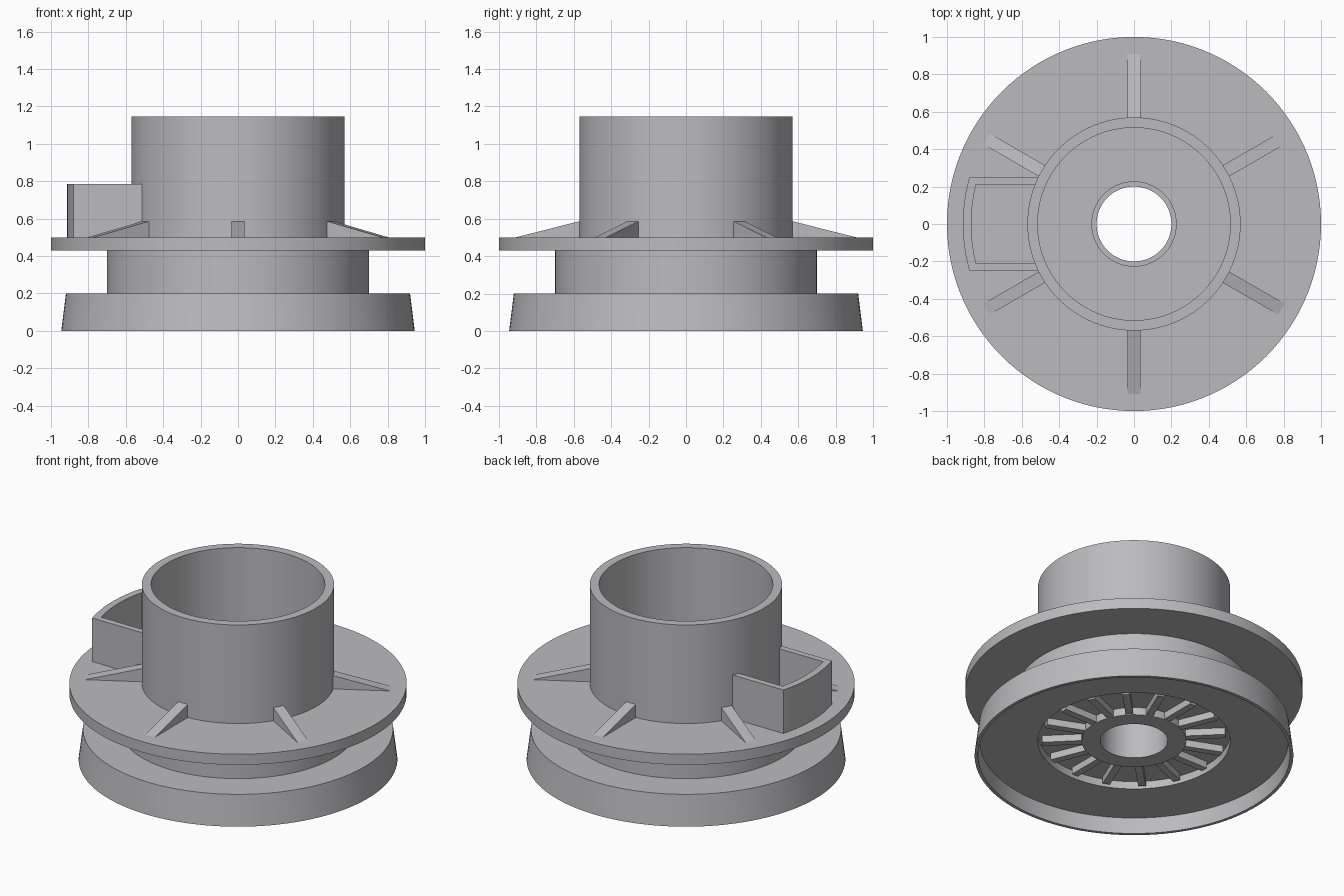
import bpy, bmesh, math
from mathutils import Matrix, Vector

if "Cube" in bpy.data.objects:
    bpy.data.objects.remove(bpy.data.objects["Cube"])

grey = bpy.data.materials.new("light grey plastic")
grey.diffuse_color = (0.5, 0.5, 0.52, 1)
grey.use_nodes = True
grey.node_tree.nodes["Principled BSDF"].inputs["Base Color"].default_value = grey.diffuse_color


def finish(name, bm, smooth=False):
    bmesh.ops.recalc_face_normals(bm, faces=bm.faces)
    me = bpy.data.meshes.new(name)
    bm.to_mesh(me)
    bm.free()
    me.materials.append(grey)
    ob = bpy.data.objects.new(name, me)
    bpy.context.collection.objects.link(ob)
    if smooth:
        bpy.ops.object.select_all(action='DESELECT')
        ob.select_set(True)
        bpy.context.view_layer.objects.active = ob
        bpy.ops.object.shade_smooth_by_angle(angle=math.radians(30))
    return ob


def lathe(name, profile, n=120):
    bm = bmesh.new()
    rings = []
    for i in range(n):
        a = 2 * math.pi * i / n
        rings.append([bm.verts.new((r * math.cos(a), r * math.sin(a), z)) for r, z in profile])
    m = len(profile)
    for i in range(n):
        p, q = rings[i], rings[(i + 1) % n]
        for j in range(m):
            k = (j + 1) % m
            bm.faces.new((p[j], q[j], q[k], p[k]))
    return finish(name, bm, True)


def prism(name, pts, offset):
    """Extrude a closed outline of 3D points along an offset."""
    bm = bmesh.new()
    f = bm.faces.new([bm.verts.new(p) for p in pts])
    ext = bmesh.ops.extrude_face_region(bm, geom=[f], use_keep_orig=True)
    verts = [g for g in ext["geom"] if isinstance(g, bmesh.types.BMVert)]
    bmesh.ops.translate(bm, verts=verts, vec=offset)
    return finish(name, bm)


def rib(name, outline, width, degrees):
    """Radial rib from an (r, z) outline, turned about z."""
    ob = prism(name, [(r, -width / 2, z) for r, z in outline], Vector((0, width, 0)))
    ob.data.transform(Matrix.Rotation(math.radians(degrees), 4, 'Z'))


# Hollow body: recessed base, neck, flange, open tube and centre bore
lathe("spool_body", [
    (0.20, 0.10), (0.31, 0.10), (0.31, 0.15), (0.57, 0.15), (0.57, 0.10),
    (0.915, 0.10), (0.925, 0), (0.945, 0), (0.92, 0.20), (0.70, 0.20),
    (0.70, 0.43), (1.0, 0.43), (1.0, 0.50), (0.57, 0.50), (0.57, 1.145),
    (0.515, 1.145), (0.515, 0.20), (0.228, 0.20), (0.228, 0.40), (0.20, 0.40)])

# Sloped ribs bracing the tube on the flange
for i in range(6):
    rib("flange_rib", [(0.55, 0.49), (0.91, 0.49), (0.91, 0.50), (0.57, 0.586), (0.55, 0.586)],
        0.068, 30 + 60 * i)

# Small ribs in the ring groove underneath
for i in range(16):
    rib("underside_rib", [(0.30, 0.16), (0.30, 0.105), (0.545, 0.105), (0.545, 0.16)],
        0.045, 22.5 * i)


# Curved-front pocket on the flange, open at the top
def arc(radius, half, n=12):
    a = math.asin(half / radius)
    return [(-radius * math.cos(t), radius * math.sin(t), 0.495)
            for t in (a - 2 * a * i / n for i in range(n + 1))]


outline = ([(-0.505, 0.25, 0.495)] + arc(0.915, 0.25) + [(-0.505, -0.25, 0.495)]
           + [(-0.525, -0.21, 0.495)] + arc(0.87, 0.21)[::-1] + [(-0.525, 0.21, 0.495)])
# keep the wall ends buried inside the tube wall
outline = [(-0.485, y, z) if x == -0.505 else ((-0.505, y, z) if x == -0.525 else (x, y, z))
           for x, y, z in outline]
prism("side_pocket", outline, Vector((0, 0, 0.29)))
